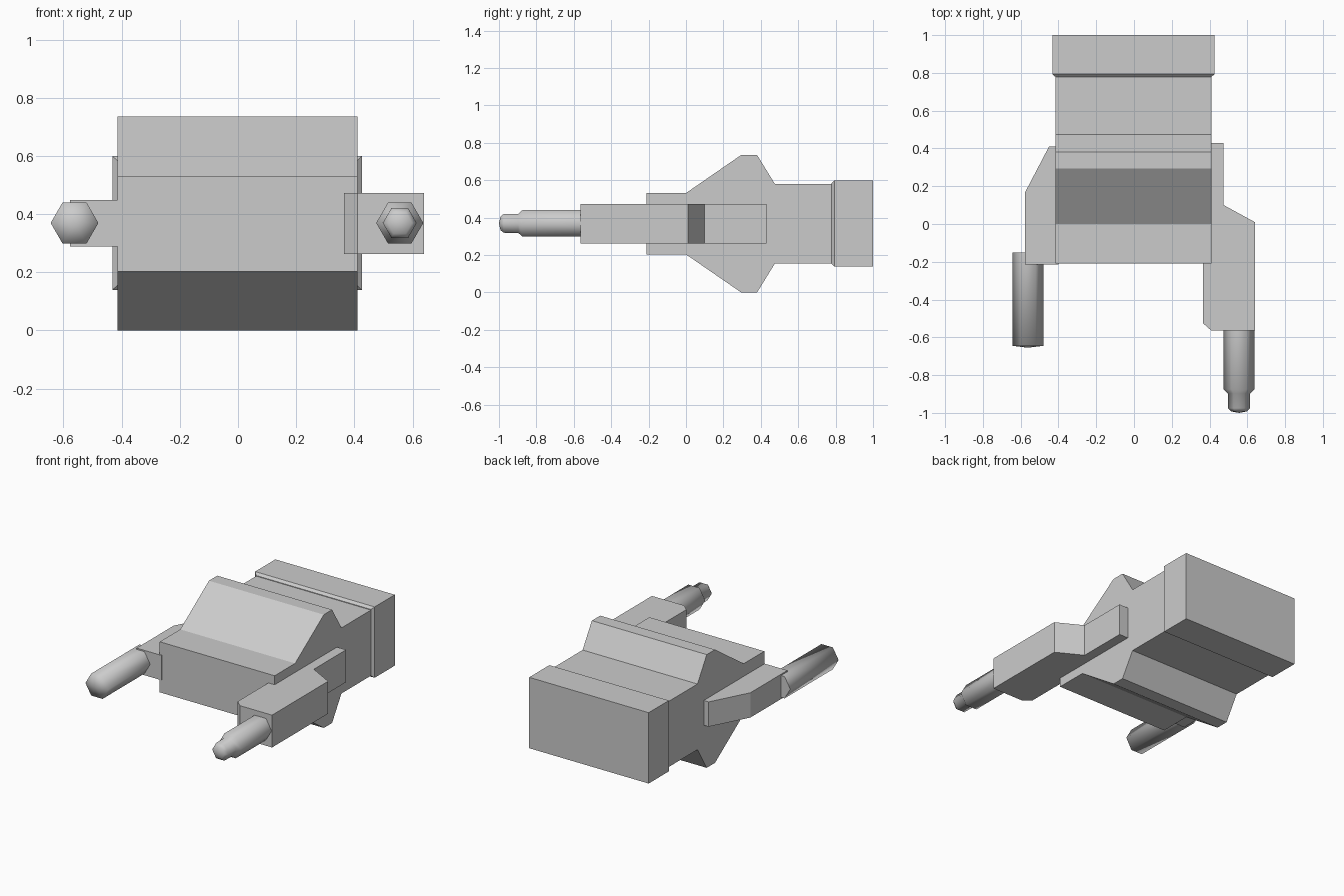
import bpy, bmesh, math
from mathutils import Vector

if "Cube" in bpy.data.objects:
    bpy.data.objects.remove(bpy.data.objects["Cube"])

MID_Z = 0.3675


def make_object(name, bm):
    bmesh.ops.recalc_face_normals(bm, faces=bm.faces)
    mesh = bpy.data.meshes.new(name)
    bm.to_mesh(mesh)
    bm.free()
    obj = bpy.data.objects.new(name, mesh)
    bpy.context.collection.objects.link(obj)
    return obj


def prism(name, points, offset):
    """Extrude a closed 3D outline along an offset vector."""
    bm = bmesh.new()
    face = bm.faces.new([bm.verts.new(p) for p in points])
    ext = bmesh.ops.extrude_face_region(bm, geom=[face], use_keep_orig=True)
    verts = [g for g in ext["geom"] if isinstance(g, bmesh.types.BMVert)]
    bmesh.ops.translate(bm, verts=verts, vec=Vector(offset))
    return make_object(name, bm)


def loft(bm, rings):
    """Bridge equal-sized vertex rings and return them."""
    rings = [[bm.verts.new(p) for p in ring] for ring in rings]
    for a, b in zip(rings, rings[1:]):
        for i in range(len(a)):
            j = (i + 1) % len(a)
            bm.faces.new((a[i], a[j], b[j], b[i]))
    return rings


def pin(name, x, profile, tip_y):
    """Six-sided turned pin along y, from (y, radius) pairs to a shallow tip."""
    bm = bmesh.new()
    angles = [i * math.pi / 3 for i in range(6)]
    rings = loft(bm, [[(x + r * math.cos(a), y, MID_Z + 0.002 + r * math.sin(a))
                       for a in angles] for y, r in profile])
    bm.faces.new(rings[0])
    tip = bm.verts.new((x, tip_y, MID_Z + 0.002))
    for i in range(6):
        bm.faces.new((rings[-1][i], rings[-1][(i + 1) % 6], tip))
    obj = make_object(name, bm)
    bpy.ops.object.select_all(action='DESELECT')
    obj.select_set(True)
    bpy.context.view_layer.objects.active = obj
    bpy.ops.object.shade_smooth_by_angle(angle=math.radians(88))
    return obj


# Main body: symmetric side profile of (y, half height)
half = [(-0.21, 0.164), (0.0, 0.164), (0.295, 0.3675), (0.38, 0.3675),
        (0.475, 0.213), (0.80, 0.213)]
outline = [(-0.415, y, MID_Z + h) for y, h in half]
outline += [(-0.415, y, MID_Z - h) for y, h in reversed(half)]
prism("body", outline, (0.825, 0, 0))

# Rear block with a small chamfer on its front edge
bm = bmesh.new()
corners = [(-1, -1), (1, -1), (1, 1), (-1, 1)]
rings = loft(bm, [[(-0.003 + sx * w, y, MID_Z + 0.002 + sz * h) for sx, sz in corners]
                  for y, w, h in [(0.778, 0.412, 0.215), (0.793, 0.429, 0.230),
                                  (1.0, 0.429, 0.230)]])
bm.faces.new(rings[0])
bm.faces.new(rings[-1])
make_object("rear_block", bm)

# Side arms, outlined from above
left = [(-0.40, 0.41), (-0.45, 0.41), (-0.578, 0.165), (-0.578, -0.215), (-0.40, -0.215)]
prism("left_arm", [(x, y, 0.288) for x, y in left], (0, 0, 0.161))

right = [(0.40, 0.43), (0.475, 0.43), (0.475, 0.10), (0.64, 0.01), (0.64, -0.565),
         (0.41, -0.565), (0.365, -0.525), (0.365, -0.20), (0.40, -0.20)]
prism("right_arm", [(x, y, 0.263) for x, y in right], (0, 0, 0.21))

# Pins at the front of the arms
pin("left_pin", -0.562, [(-0.15, 0.082), (-0.645, 0.082)], -0.655)
pin("right_pin", 0.556, [(-0.55, 0.081), (-0.875, 0.081), (-0.897, 0.059),
                         (-0.975, 0.058), (-0.992, 0.042)], -1.0)
